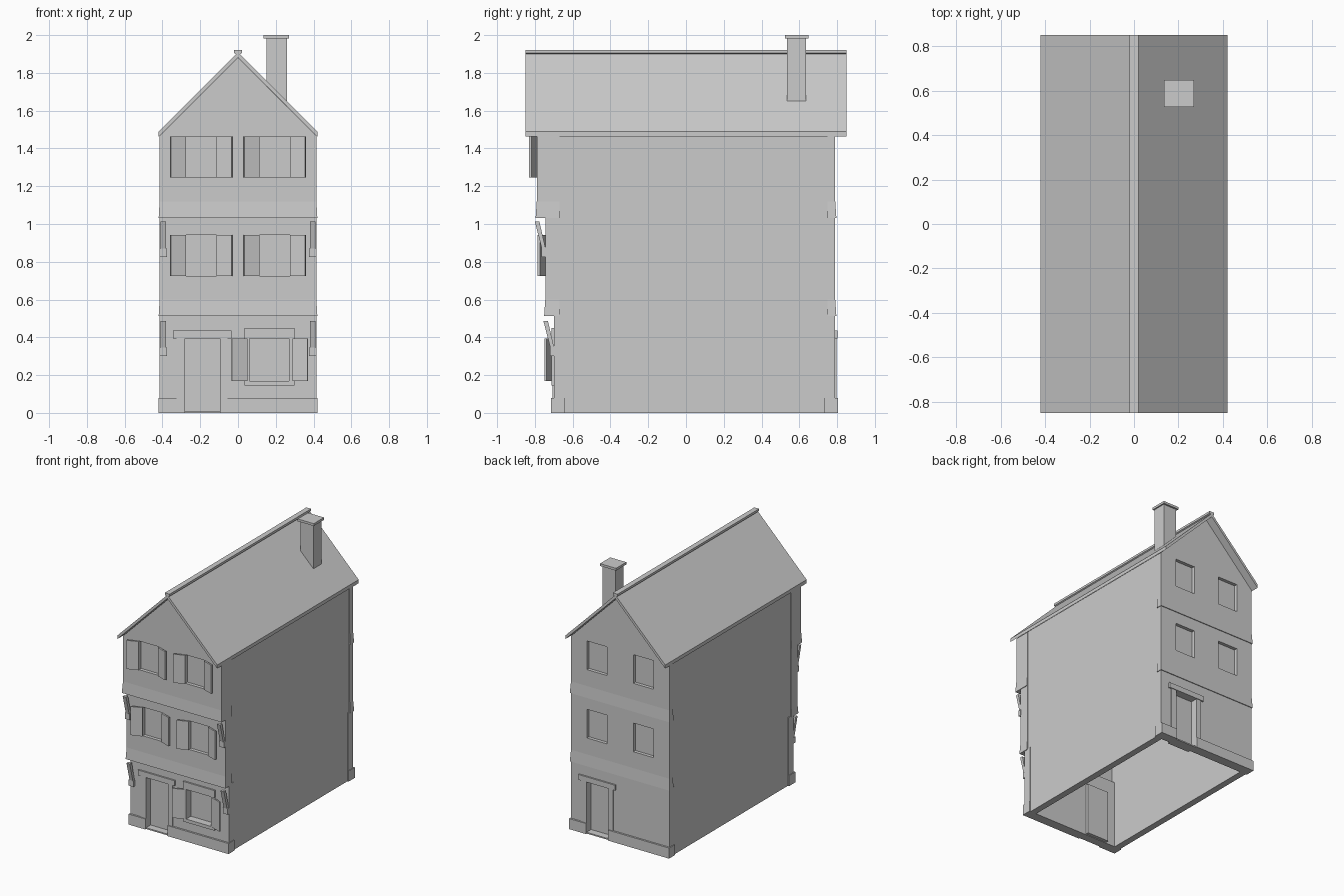
import bpy, bmesh, math
from mathutils import Matrix

if "Cube" in bpy.data.objects:
    bpy.data.objects.remove(bpy.data.objects["Cube"])

GREY = (0.6, 0.6, 0.6, 1)
mat = bpy.data.materials.new("plain grey")
mat.use_nodes = True
mat.diffuse_color = GREY
mat.node_tree.nodes["Principled BSDF"].inputs["Base Color"].default_value = GREY


def loft(name, rings):
    """Solid through rings of points, capped at both ends."""
    bm = bmesh.new()
    loops = [[bm.verts.new(p) for p in ring] for ring in rings]
    n = len(loops[0])
    for a, b in zip(loops, loops[1:]):
        for i in range(n):
            j = (i + 1) % n
            bm.faces.new((a[i], a[j], b[j], b[i]))
    bm.faces.new(loops[0][::-1])
    bm.faces.new(loops[-1])
    bmesh.ops.recalc_face_normals(bm, faces=bm.faces)
    mesh = bpy.data.meshes.new(name)
    bm.to_mesh(mesh)
    bm.free()
    mesh.materials.append(mat)
    ob = bpy.data.objects.new(name, mesh)
    bpy.context.collection.objects.link(ob)
    return ob


def stack(name, levels):
    """Solid through level rectangles (x0, x1, y0, y1, z)."""
    return loft(name, [[(a, c, z), (b, c, z), (b, d, z), (a, d, z)]
                       for a, b, c, d, z in levels])


def box(name, x, y, z):
    return stack(name, [(*x, *y, h) for h in z])


def prism(name, outline, y0, y1):
    return loft(name, [[(x, y, z) for x, z in outline] for y in (y0, y1)])


def cut(ob, x, y, z):
    """Cut a box-shaped opening out of a part."""
    tool = box("cutter", x, y, z)
    tool.hide_render = True
    mod = ob.modifiers.new("opening", "BOOLEAN")
    mod.operation, mod.solver, mod.object = "DIFFERENCE", "EXACT", tool
    bpy.context.view_layer.objects.active = ob
    bpy.ops.object.modifier_apply(modifier=mod.name)
    bpy.data.objects.remove(tool)


def wall(name, inner, levels):
    """Facade slab from an inner plane out to (half width, outer y) per height."""
    return stack(name, [(-w, w, min(inner, y), max(inner, y), z) for w, y, z in levels])


def shutter(name, hinge, y, z, side):
    """Shutter swung partly open, its free edge away from the wall."""
    ob = box(name, (0, 0.085), (-0.012, 0), (0, z[1] - z[0]))
    if side < 0:
        ob.data.transform(Matrix.Scale(-1, 4, (1, 0, 0)))
        ob.data.flip_normals()
    ob.rotation_euler.z = -side * math.radians(20)
    ob.location = (hinge, y, z[0])


UPPER, MIDDLE, GROUND = (1.245, 1.463), (0.725, 0.943), (0.17, 0.395)
OPENINGS = ((-0.28, -0.11), (0.11, 0.28))

# Side walls
for side, s in (("left", 1), ("right", -1)):
    box(side + "_wall", sorted((0.36 * s, 0.41 * s)), (-0.7, 0.76), (0, 1.47))

# Front and back facades, with jettied storeys at the front
for label, s, ground_y, middle_y, top_y in (("front", -1, 0.70, 0.745, 0.79),
                                            ("back", 1, 0.79, 0.79, 0.79)):
    inner_low = s * (ground_y - 0.06)
    inner = s * (0.70 if s < 0 else 0.75)
    ground = wall(label + "_ground_wall", inner_low,
                  [(0.415, s * ground_y, 0), (0.415, s * ground_y, 0.52)])
    middle = wall(label + "_middle_wall", inner + 0.03 * (s < 0),
                  [(0.42, s * (middle_y + 0.006), 0.513),
                   (0.415, s * middle_y, 0.6), (0.415, s * middle_y, 1.04)])
    top = wall(label + "_top_wall", inner + 0.03 * (s < 0),
               [(0.42, s * (top_y + 0.006), 1.033), (0.415, s * top_y, 1.12),
                (0.415, s * top_y, 1.465), (0.001, s * top_y, 1.88)])
    # Recessed upper windows
    for ob, y, z in ((middle, middle_y, MIDDLE), (top, top_y, UPPER)):
        for x in OPENINGS:
            cut(ob, x, sorted((s * (y - 0.025), s * (y + 0.1))), z)
            if s < 0:
                shutter("left_shutter", x[0], -y, z, -1)
                shutter("right_shutter", x[1], -y, z, 1)

    # Doorway, mirrored from front to back
    def span(a, b):
        return sorted((-s * a * -1, -s * b * -1))

    def depth(a, b):
        return sorted((s * (ground_y + a), s * (ground_y + b)))

    door_x = span(0.095, 0.28)
    cut(ground, door_x, depth(-0.2, 0.1), (-0.1, 0.395))
    box(label + "_door", door_x, depth(-0.085, -0.05), (0.005, 0.4))
    box(label + "_door_step", door_x, depth(-0.06, 0.005), (0, 0.01))
    box(label + "_door_lintel", span(0.035, 0.345), depth(-0.01, 0.012), (0.395, 0.435))
    for a, b in ((0.055, 0.095), (0.28, 0.325)):
        box(label + "_door_jamb", span(a, b), depth(-0.01, 0.007), (0, 0.395))
    # Plinth on both sides of the doorway
    for a, b in ((-0.42, 0.095), (0.28, 0.42)):
        box(label + "_plinth", span(a, b), depth(-0.06, 0.014), (0, 0.08))
    # Shop window opening
    if s < 0:
        cut(ground, (0.062, 0.27), (-0.8, -0.655), GROUND)

# Ground window surround and shutters
for name, x, z in (("window_lintel", (0.035, 0.30), (0.395, 0.45)),
                   ("window_sill", (0.035, 0.30), (0.145, 0.17)),
                   ("window_left_jamb", (0.042, 0.062), GROUND),
                   ("window_right_jamb", (0.27, 0.295), GROUND)):
    box(name, x, (-0.712, -0.69), z)
shutter("ground_left_shutter", 0.045, -0.71, GROUND, -1)
shutter("ground_right_shutter", 0.292, -0.71, GROUND, 1)

# Slanted brackets under the jetties
for y, z in ((-0.705, 0.30), (-0.75, 0.825)):
    for x in (-0.396, 0.396):
        box("bracket_foot", (x - 0.02, x + 0.02), (y - 0.014, y + 0.008), (z, z + 0.045))
        stack("bracket_strut", [(x - 0.014, x + 0.014, y - 0.012, y + 0.008, z + 0.04),
                                (x - 0.014, x + 0.014, y - 0.05, y - 0.026, z + 0.187)])

# Roof, ridge cap and chimney
prism("roof", [(-0.42, 1.463), (-0.42, 1.49), (0, 1.91), (0.42, 1.49),
               (0.42, 1.463), (0, 1.883)], -0.85, 0.85)
prism("ridge_cap", [(-0.02, 1.905), (-0.02, 1.922), (0.02, 1.922),
                    (0.02, 1.905), (0, 1.895)], -0.85, 0.85)
box("chimney", (0.15, 0.26), (0.535, 0.635), (1.62, 1.985))
box("chimney_cap", (0.135, 0.27), (0.525, 0.648), (1.982, 2.0))
